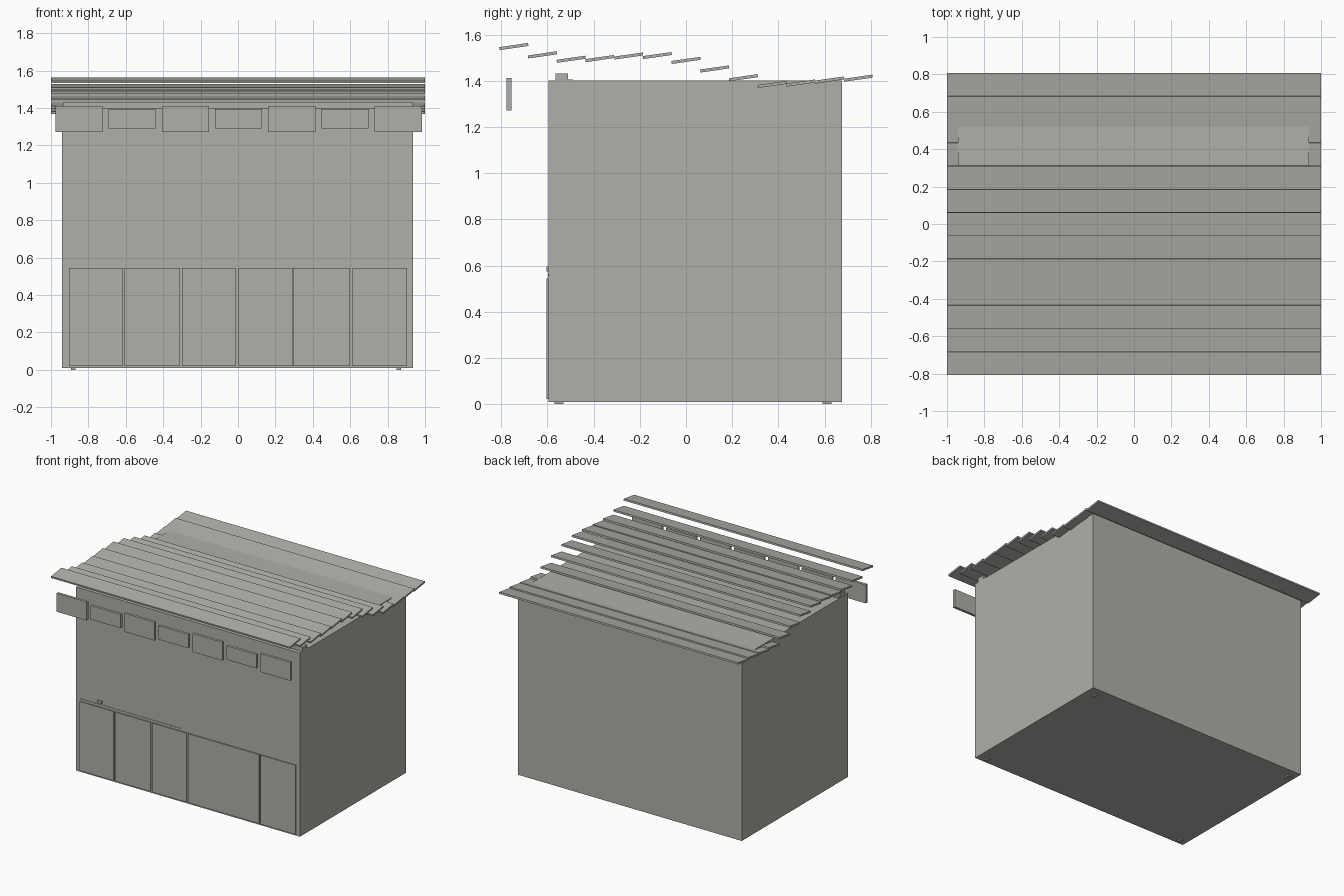
import bpy
import math

grey = bpy.data.materials.new("warm_grey")
grey.diffuse_color = (0.44, 0.43, 0.405, 1)


def box(name, x, y, z, tilt=0.0):
    """Box from (min, max) ranges, optionally tilted about x."""
    centre = [(a + b) / 2 for a, b in (x, y, z)]
    bpy.ops.mesh.primitive_cube_add(size=1, location=centre)
    ob = bpy.context.object
    ob.name = name
    ob.scale = [b - a for a, b in (x, y, z)]
    bpy.ops.object.transform_apply(location=False, rotation=False, scale=True)
    ob.rotation_euler.x = tilt
    ob.data.materials.append(grey)
    return ob


# Main building block
box("stall_body", (-0.94, 0.935), (-0.595, 0.675), (0.01, 1.40))

# Small feet under the block
for x in (-0.88, 0.86):
    for y in (-0.55, 0.61):
        box("foot", (x - 0.012, x + 0.012), (y - 0.02, y + 0.02), (0.0, 0.012))

# Beam along the top of the front wall, with a lip behind it
box("front_beam", (-0.935, 0.935), (-0.565, -0.51), (1.39, 1.432))
box("beam_lip", (-0.935, 0.935), (-0.51, -0.49), (1.395, 1.405))

# Sagging roof of tilted planks, centre heights from front to back
plank_heights = [1.548, 1.512, 1.493, 1.496, 1.507, 1.509, 1.488,
                 1.451, 1.413, 1.384, 1.390, 1.403, 1.411]
pitch = 0.1242
tilt = math.atan2(0.018, 0.125)
for i, h in enumerate(plank_heights):
    y = (i - 6) * pitch
    box("roof_plank", (-1, 1), (y - 0.063, y + 0.063),
        (h - 0.0065, h + 0.0065), tilt)

# Hanging sign boards, alternating large and small
for i in range(7):
    x = 0.003 + (i - 3) * 0.2845
    z = (1.272, 1.412) if i % 2 == 0 else (1.29, 1.395)
    box("sign_board", (x - 0.126, x + 0.126), (-0.776, -0.756), z)

# Shutter panels across the lower front
edges = [-0.905, -0.612, -0.305, -0.004, 0.292, 0.606, 0.905]
for i, (a, b) in enumerate(zip(edges, edges[1:])):
    left = a + (0.006 if i not in (0, 4) else 0.001)
    right = b - (0.006 if i not in (3, 5) else 0.001)
    box("shutter_panel", (left, right), (-0.604, -0.59), (0.022, 0.545))

# Thin header strip and latch above the shutters
box("shutter_header", (-0.905, -0.06), (-0.598, -0.59), (0.553, 0.565))
box("latch", (-0.76, -0.72), (-0.603, -0.59), (0.575, 0.595))
